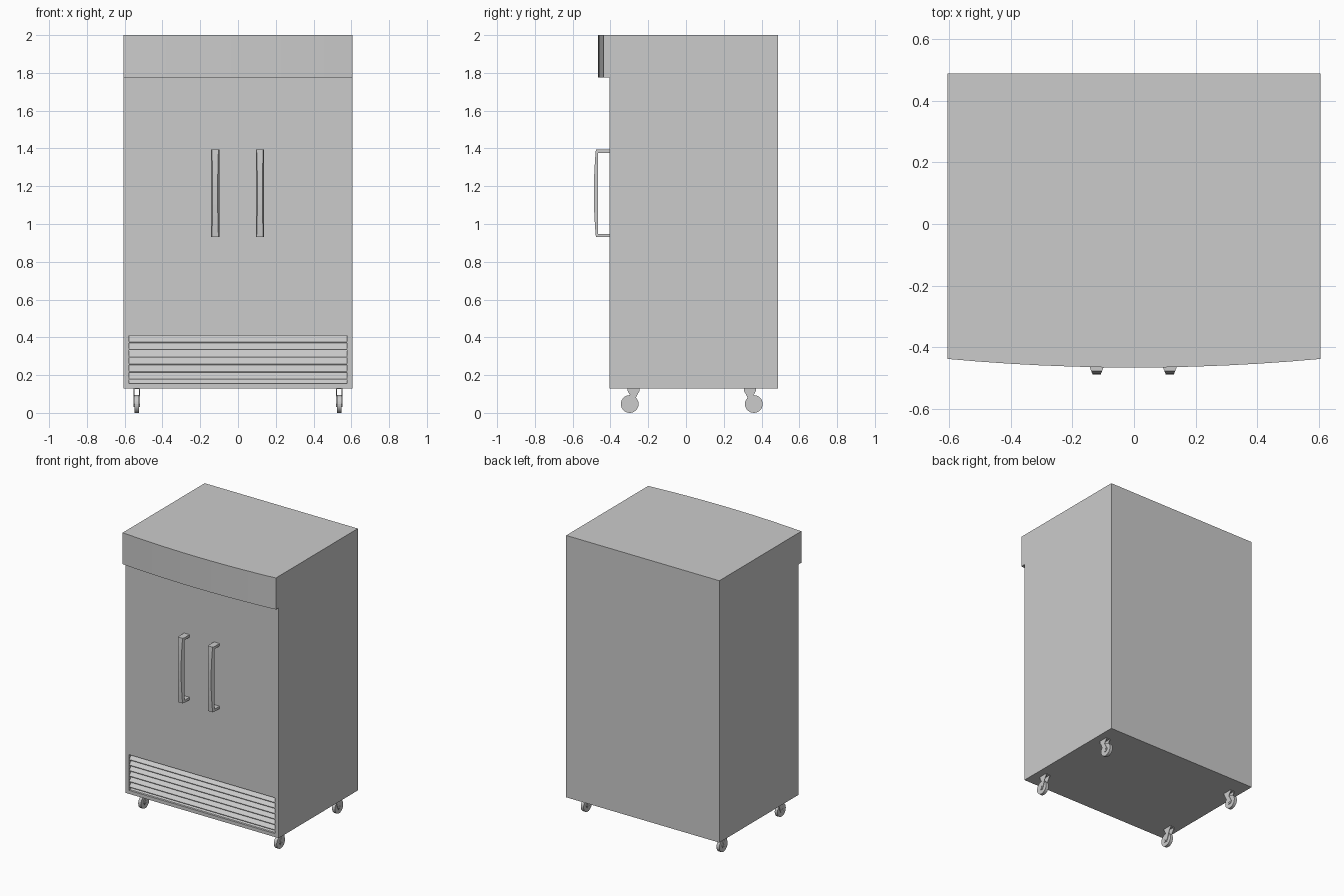
import bpy
import bmesh
import math
from mathutils import Vector

cube = bpy.data.objects.get("Cube")
if cube:
    bpy.data.objects.remove(cube, do_unlink=True)

steel = bpy.data.materials.new("brushed_grey")
steel.use_nodes = True
GREY = (0.6, 0.6, 0.6, 1)
steel.diffuse_color = GREY
steel.node_tree.nodes["Principled BSDF"].inputs["Base Color"].default_value = GREY


def finish(name, bm):
    bmesh.ops.recalc_face_normals(bm, faces=bm.faces)
    mesh = bpy.data.meshes.new(name)
    bm.to_mesh(mesh)
    bm.free()
    mesh.materials.append(steel)
    obj = bpy.data.objects.new(name, mesh)
    bpy.context.collection.objects.link(obj)
    return obj


def prism(bm, outline, start, end, axis="x"):
    """Extrude an outline along x (points are y, z) or z (points are x, y)."""
    def at(p, d):
        return (d, p[0], p[1]) if axis == "x" else (p[0], p[1], d)
    rings = [[bm.verts.new(at(p, d)) for p in outline] for d in (start, end)]
    n = len(outline)
    bm.faces.new(rings[0][::-1])
    bm.faces.new(rings[1])
    for i in range(n):
        j = (i + 1) % n
        bm.faces.new((rings[0][i], rings[0][j], rings[1][j], rings[1][i]))
    return rings[0] + rings[1]


def rect(a0, a1, b0, b1):
    return [(a0, b0), (a1, b0), (a1, b1), (a0, b1)]


HALF_W, FRONT, BACK = 0.605, -0.405, 0.488
BOTTOM, TOP = 0.13, 2.0
VENT_X, VENT_LOW, VENT_HIGH, VENT_DEPTH = 0.577, 0.155, 0.41, 0.04

# Cabinet with a recessed vent opening in its front
bm = bmesh.new()
prism(bm, rect(FRONT, BACK, BOTTOM, TOP), -HALF_W, HALF_W)
for co, no in (((0, 0, VENT_LOW), (0, 0, 1)), ((0, 0, VENT_HIGH), (0, 0, 1)),
               ((-VENT_X, 0, 0), (1, 0, 0)), ((VENT_X, 0, 0), (1, 0, 0))):
    faces = [f for f in bm.faces if all(abs(v.co.y - FRONT) < 1e-4 for v in f.verts)]
    geom = set(faces)
    for f in faces:
        geom.update(f.edges)
        geom.update(f.verts)
    bmesh.ops.bisect_plane(bm, geom=list(geom), plane_co=co, plane_no=no)
opening = min(bm.faces, key=lambda f: (f.calc_center_median()
              - Vector((0, FRONT, (VENT_LOW + VENT_HIGH) / 2))).length)
inner = bmesh.ops.extrude_discrete_faces(bm, faces=[opening])["faces"]
bmesh.ops.translate(bm, verts=inner[0].verts, vec=(0, VENT_DEPTH, 0))
finish("cabinet", bm)

# Sloping vent slats
bm = bmesh.new()
pitch = 0.039
for i in range(6):
    z = VENT_HIGH - i * pitch
    prism(bm, [(FRONT + 0.035, z), (FRONT + 0.002, z - pitch + 0.004),
               (FRONT + 0.002, z - pitch), (FRONT + 0.035, z - pitch)],
          -VENT_X, VENT_X)
prism(bm, [(FRONT + 0.035, VENT_LOW + 0.021), (FRONT + 0.015, VENT_LOW),
           (FRONT + 0.035, VENT_LOW)], -VENT_X, VENT_X)
finish("vent_slats", bm)

# Bowed header panel
bm = bmesh.new()
steps = 12
curve = []
for i in range(steps + 1):
    t = 2 * i / steps - 1
    curve.append((HALF_W * t, -0.465 + 0.028 * t * t))
prism(bm, curve + [(HALF_W, FRONT), (-HALF_W, FRONT)], 1.775, TOP, "z")
header = finish("header_panel", bm)
for poly in header.data.polygons:
    poly.use_smooth = abs(poly.normal.y) > 0.9 and poly.center.y < FRONT - 0.01
header.data.set_sharp_from_angle(angle=math.radians(30))

# Door handles: bowed tapered bar on two brackets
LOW, HIGH, GRIP, WIDE = 0.93, 1.395, -0.465, 0.022
for name, x in (("right_handle", -0.121), ("left_handle", 0.116)):
    bm = bmesh.new()
    bow = [(GRIP - 0.023 + 0.011 * t * t, LOW + (HIGH - LOW) * (t + 1) / 2)
           for t in [k / 4 for k in range(-4, 5)]]
    bar = prism(bm, [(GRIP, HIGH), (GRIP, LOW)] + bow, -WIDE, WIDE)
    for v in bar:
        v.co.x *= 1 + (v.co.y - GRIP) * 18
    for z in (LOW, HIGH - 0.018):
        prism(bm, rect(GRIP, FRONT, z, z + 0.018), -WIDE, WIDE)
    bmesh.ops.translate(bm, verts=bm.verts, vec=(x, 0, 0))
    finish(name, bm)

# Casters: wheel with hub between two fork arms
RADIUS = 0.047


def circle(r, n, y=0.0, z=RADIUS):
    return [(y + r * math.cos(2 * math.pi * k / n), z + r * math.sin(2 * math.pi * k / n))
            for k in range(n)]


for end, y, lean in (("front", -0.298, 1), ("back", 0.359, -1)):
    for side, x in (("right", -0.536), ("left", 0.536)):
        bm = bmesh.new()
        prism(bm, circle(RADIUS, 24), -0.011, 0.011)
        prism(bm, circle(0.01, 12), -0.018, 0.018)
        arm = [(-0.012, BOTTOM), (0.053, BOTTOM), (0.053, 0.118), (0.037, 0.09),
               (0.02, RADIUS), (0.01, 0.03), (-0.01, 0.03), (-0.02, RADIUS),
               (0.004, 0.09), (-0.012, 0.118)]
        for s in (-1, 1):
            prism(bm, [(lean * a, z) for a, z in arm], s * 0.012, s * 0.016)
        prism(bm, rect(-0.012 * lean, 0.053 * lean, BOTTOM - 0.004, BOTTOM),
              -0.016, 0.016)
        bmesh.ops.translate(bm, verts=bm.verts, vec=(x, y, 0))
        finish(f"{end}_{side}_caster", bm)
